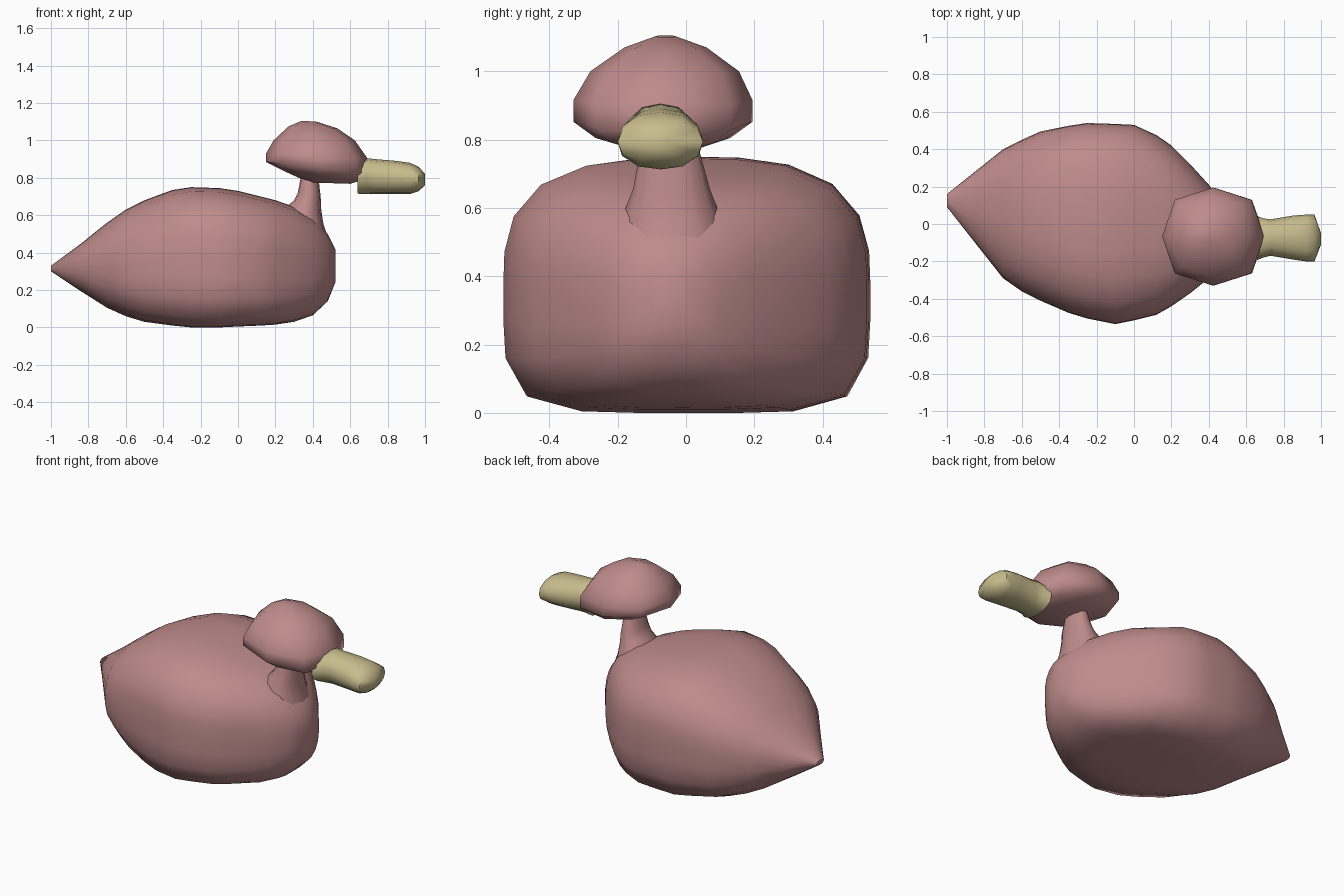
import bpy, bmesh, math


def material(name, rgb):
    m = bpy.data.materials.new(name)
    m.diffuse_color = (*rgb, 1)
    return m


def superellipse(t, n):
    c, s = math.cos(t), math.sin(t)
    k = (abs(c) ** n + abs(s) ** n) ** (-1 / n)
    return c * k, s * k


def loft(name, rings, mat, angle):
    """Skin a list of point rings and close both ends."""
    bm = bmesh.new()
    loops = [[bm.verts.new(p) for p in r] for r in rings]
    n = len(loops[0])
    for a, b in zip(loops, loops[1:]):
        for i in range(n):
            j = (i + 1) % n
            bm.faces.new((a[i], a[j], b[j], b[i]))
    bm.faces.new(loops[0])
    bm.faces.new(loops[-1])
    bmesh.ops.recalc_face_normals(bm, faces=bm.faces)
    me = bpy.data.meshes.new(name)
    bm.to_mesh(me)
    bm.free()
    me.materials.append(mat)
    ob = bpy.data.objects.new(name, me)
    bpy.context.collection.objects.link(ob)
    bpy.ops.object.select_all(action='DESELECT')
    ob.select_set(True)
    bpy.context.view_layer.objects.active = ob
    bpy.ops.object.shade_smooth_by_angle(angle=math.radians(angle))
    return ob


def x_ring(x, y0, y1, z0, z1, top, bottom, count):
    """Cross-section standing across x, with separate roundness above and below."""
    pts = []
    for i in range(count):
        t = 2 * math.pi * i / count
        u, v = superellipse(t, top if math.sin(t) >= 0 else bottom)
        pts.append((x, (y0 + y1) / 2 + u * (y1 - y0) / 2,
                    (z0 + z1) / 2 + v * (z1 - z0) / 2))
    return pts


def z_ring(xb, zb, xf, zf, y0, y1, n=2.4, count=8):
    """Lying ring, tilted between its back and front points."""
    pts = []
    for i in range(count):
        u, v = superellipse(2 * math.pi * i / count, n)
        f = (u + 1) / 2
        pts.append((xb + f * (xf - xb), (y0 + y1) / 2 + v * (y1 - y0) / 2,
                    zb + f * (zf - zb)))
    return pts


pink = material("dusty_pink", (0.52, 0.26, 0.26))
yellow = material("pale_yellow", (0.58, 0.51, 0.27))

# Body: x, y range, z range, upper and lower roundness
body = [
    (-1.00, 0.09, 0.16, 0.30, 0.33, 2.0, 2.0),
    (-0.85, -0.10, 0.28, 0.20, 0.44, 2.2, 2.4),
    (-0.70, -0.29, 0.40, 0.105, 0.56, 2.4, 3.0),
    (-0.60, -0.36, 0.45, 0.06, 0.63, 2.5, 3.5),
    (-0.50, -0.41, 0.495, 0.03, 0.68, 2.6, 4.0),
    (-0.35, -0.475, 0.525, 0.01, 0.735, 2.8, 4.6),
    (-0.25, -0.505, 0.54, 0.00, 0.75, 2.9, 5.0),
    (-0.10, -0.535, 0.535, 0.00, 0.745, 3.0, 5.0),
    (0.00, -0.515, 0.53, 0.005, 0.73, 3.0, 5.0),
    (0.12, -0.485, 0.475, 0.01, 0.70, 3.0, 4.7),
    (0.20, -0.44, 0.42, 0.015, 0.68, 3.0, 4.4),
    (0.30, -0.37, 0.32, 0.03, 0.645, 2.9, 3.8),
    (0.40, -0.29, 0.21, 0.065, 0.59, 2.7, 3.3),
    (0.48, -0.20, 0.10, 0.14, 0.50, 2.5, 2.8),
    (0.52, -0.11, 0.01, 0.24, 0.42, 2.2, 2.2),
]
loft("body", [x_ring(*r, 24) for r in body], pink, 50)

# Neck flaring into the body
neck = [
    (0.22, 0.53, 0.483, 0.47, -0.20, 0.12),
    (0.265, 0.65, 0.455, 0.56, -0.175, 0.09),
    (0.30, 0.68, 0.445, 0.63, -0.155, 0.07),
    (0.32, 0.72, 0.442, 0.70, -0.145, 0.055),
    (0.335, 0.80, 0.43, 0.80, -0.12, 0.03),
    (0.35, 0.86, 0.42, 0.86, -0.10, 0.01),
]
loft("neck", [z_ring(*r, n=2.2, count=12) for r in neck], pink, 60)

# Faceted round head
head = [
    (0.38, 0.775, 0.60, 0.768, -0.15, 0.03),
    (0.27, 0.825, 0.655, 0.785, -0.265, 0.13),
    (0.15, 0.885, 0.70, 0.82, -0.33, 0.195),
    (0.15, 0.93, 0.695, 0.90, -0.33, 0.195),
    (0.19, 1.00, 0.625, 1.00, -0.28, 0.155),
    (0.27, 1.075, 0.53, 1.065, -0.18, 0.06),
    (0.34, 1.105, 0.42, 1.10, -0.09, -0.03),
]
loft("head", [z_ring(*r) for r in head], pink, 60)

# Flat-ended beak
beak = [
    (0.64, -0.20, 0.05, 0.715, 0.87),
    (0.69, -0.18, 0.03, 0.713, 0.905),
    (0.73, -0.17, 0.025, 0.713, 0.90),
    (0.85, -0.19, 0.045, 0.713, 0.89),
    (0.92, -0.20, 0.05, 0.713, 0.88),
    (0.965, -0.20, 0.05, 0.728, 0.86),
    (1.00, -0.11, -0.05, 0.76, 0.82),
]
loft("beak", [x_ring(*r, 2.2, 2.3, 12) for r in beak], yellow, 60)
